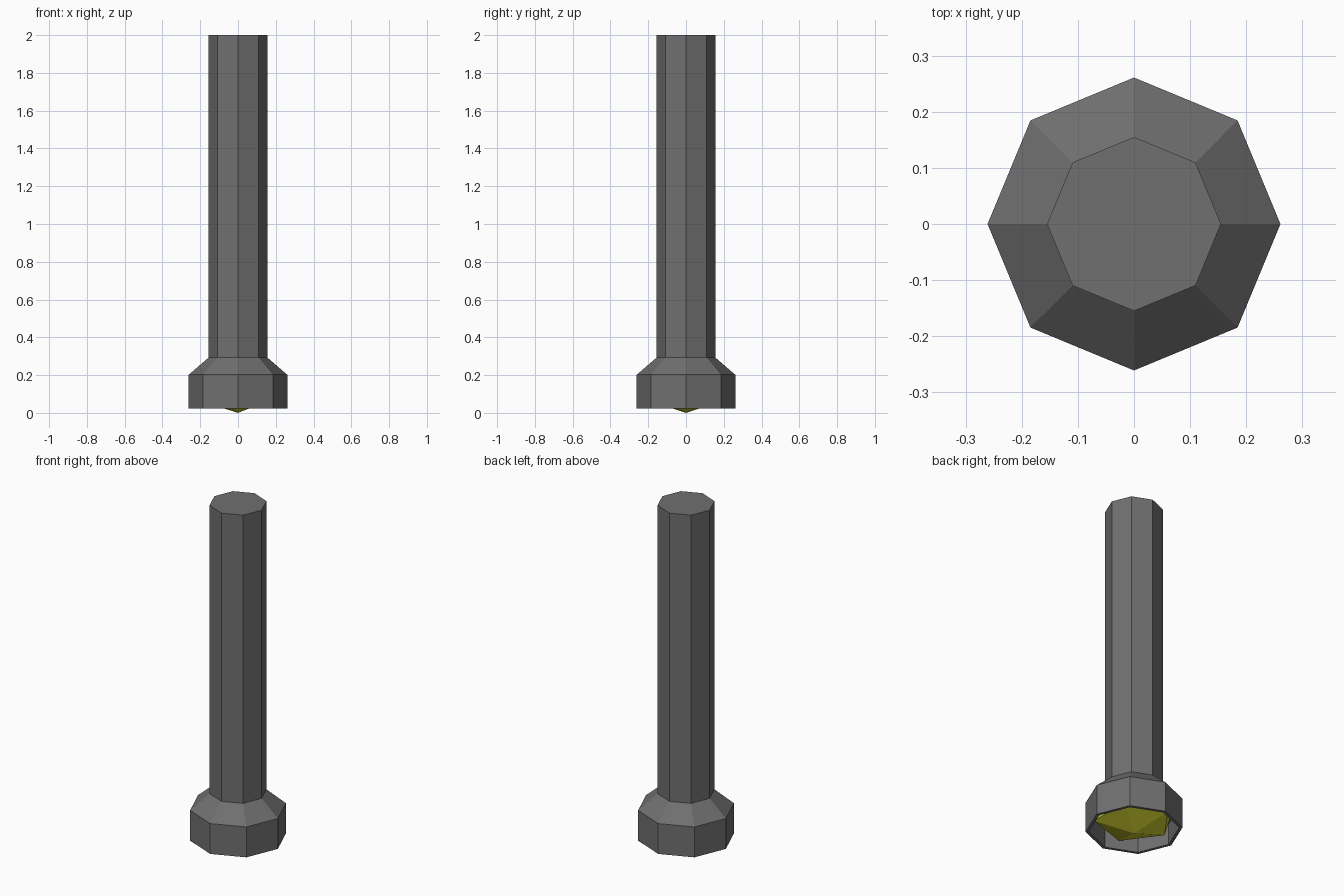
import bpy, bmesh
from math import cos, sin, tau

if "Cube" in bpy.data.objects:
    bpy.data.objects.remove(bpy.data.objects["Cube"])

SIDES = 8


def paint(obj, name, rgb):
    mat = bpy.data.materials.new(name)
    mat.diffuse_color = (*rgb, 1)
    mat.use_nodes = True
    mat.node_tree.nodes["Principled BSDF"].inputs["Base Color"].default_value = mat.diffuse_color
    obj.data.materials.append(mat)


def lathe(name, profile):
    """Octagonal solid of revolution, capped at both profile ends."""
    bm = bmesh.new()
    rings = [[bm.verts.new((r * cos(tau * i / SIDES), r * sin(tau * i / SIDES), z))
              for i in range(SIDES)] for r, z in profile]
    for a, b in zip(rings, rings[1:]):
        for i in range(SIDES):
            j = (i + 1) % SIDES
            bm.faces.new((a[i], a[j], b[j], b[i]))
    bm.faces.new(rings[0])
    bm.faces.new(rings[-1])
    bmesh.ops.recalc_face_normals(bm, faces=bm.faces)
    mesh = bpy.data.meshes.new(name)
    bm.to_mesh(mesh)
    bm.free()
    obj = bpy.data.objects.new(name, mesh)
    bpy.context.collection.objects.link(obj)
    return obj


# Handle and flared head, with a recess behind the thin rim
body = lathe("torch_body", [(0.243, 0.15), (0.243, 0.022), (0.261, 0.022),
                            (0.261, 0.202), (0.155, 0.293), (0.155, 2.0)])
paint(body, "dark_grey", (0.16, 0.16, 0.16))

# Faceted lens: flattened icosahedron poking just past the rim
bpy.ops.mesh.primitive_ico_sphere_add(subdivisions=1, radius=1, location=(0, 0, 0.124))
lens = bpy.context.object
lens.name = "lens"
lens.scale = (0.24, 0.24, 0.124)
paint(lens, "lens_yellow", (0.64, 0.64, 0.03))
